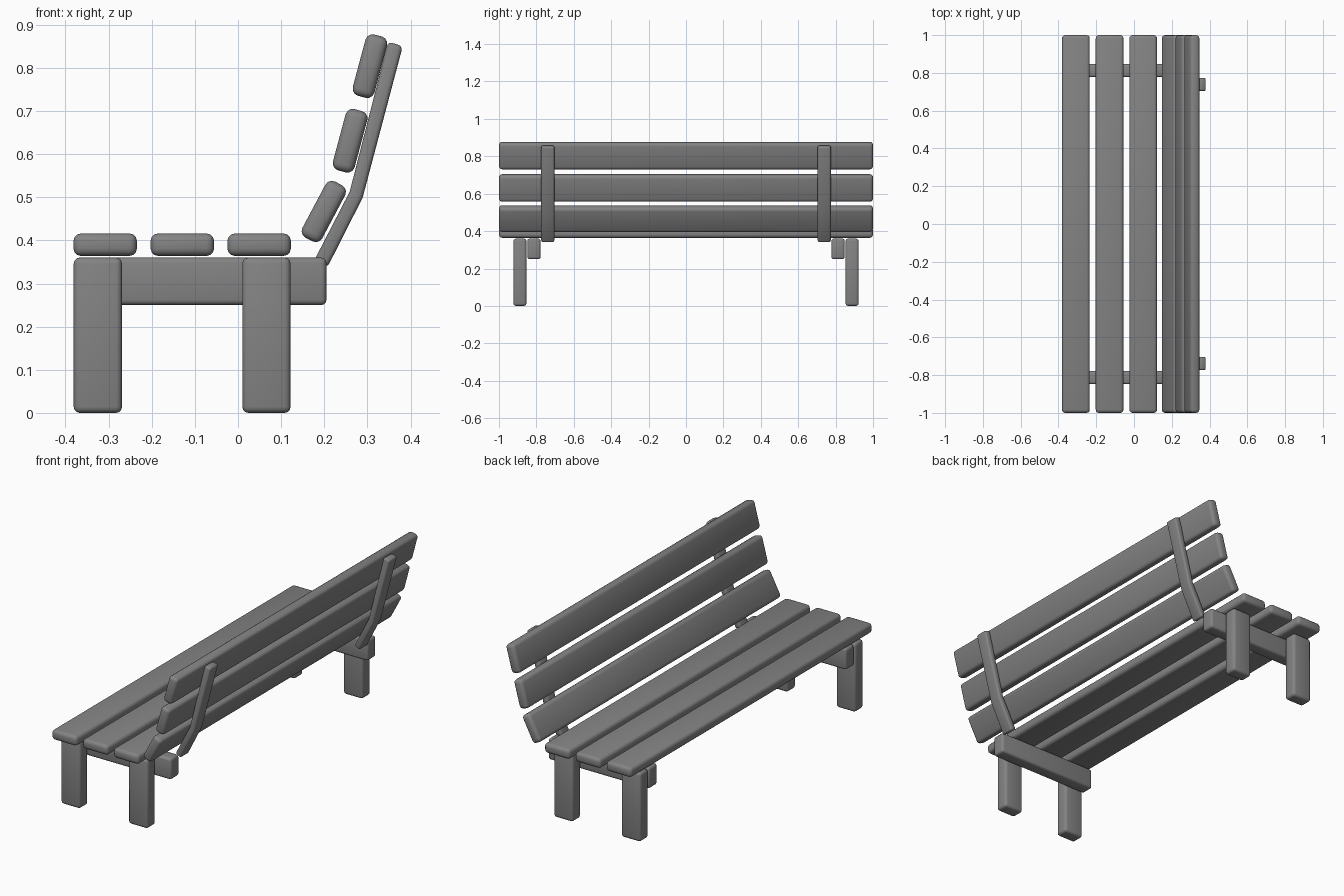
import bpy
import bmesh
import math
from mathutils import Vector

cube = bpy.data.objects.get("Cube")
if cube:
    bpy.data.objects.remove(cube, do_unlink=True)

GREY = (0.23, 0.23, 0.23, 1.0)
grey = bpy.data.materials.new("grey_wood")
grey.use_nodes = True
grey.diffuse_color = GREY
shader = next(n for n in grey.node_tree.nodes if n.type == "BSDF_PRINCIPLED")
shader.inputs["Base Color"].default_value = GREY


def plank(name, profile, width, location, tilt=0.0, bevel=0.015):
    """Extrude an x-z profile along y, then round its edges."""
    bm = bmesh.new()
    base = bm.faces.new([bm.verts.new((x, -width / 2, z)) for x, z in profile])
    extruded = bmesh.ops.extrude_face_region(bm, geom=[base])["geom"]
    moved = [v for v in extruded if isinstance(v, bmesh.types.BMVert)]
    bmesh.ops.translate(bm, vec=Vector((0, width, 0)), verts=moved)
    bmesh.ops.recalc_face_normals(bm, faces=bm.faces)
    sharp = [e for e in bm.edges if e.calc_face_angle(0) > math.radians(30)]
    bmesh.ops.bevel(bm, geom=sharp, offset=bevel, segments=3, profile=0.5,
                    affect="EDGES", clamp_overlap=True)
    for face in bm.faces:
        face.smooth = True
    mesh = bpy.data.meshes.new(name)
    bm.to_mesh(mesh)
    bm.free()
    mesh.materials.append(grey)
    obj = bpy.data.objects.new(name, mesh)
    obj.location = location
    obj.rotation_euler.y = math.radians(tilt)
    bpy.context.collection.objects.link(obj)
    return obj


def rectangle(w, h):
    return [(-w / 2, -h / 2), (w / 2, -h / 2), (w / 2, h / 2), (-w / 2, h / 2)]


# Seat slats
for i, x in enumerate((-0.308, -0.129, 0.049)):
    plank(f"seat_slat_{i + 1}", rectangle(0.147, 0.052), 2.0, (x, 0, 0.39), bevel=0.017)

# Backrest slats, the lowest leaning further back
for i, (x, z, tilt) in enumerate(((0.199, 0.467, 28), (0.26, 0.631, 15), (0.306, 0.804, 15))):
    plank(f"back_slat_{i + 1}", rectangle(0.052, 0.147), 2.0, (x, 0, z), tilt, 0.017)

# Bent brace outline, from the lower end up to the top and back
brace = [(0.207, 0.337), (0.289, 0.499), (0.382, 0.85), (0.348, 0.861),
         (0.259, 0.513), (0.177, 0.354)]

# Legs, rails and braces at both ends
for side, s in (("left", 1), ("right", -1)):
    for end, x in (("front", -0.325), ("back", 0.066)):
        plank(f"{end}_leg_{side}", rectangle(0.112, 0.36), 0.07,
              (x, s * 0.888, 0.18), bevel=0.014)
    plank(f"seat_rail_{side}", rectangle(0.585, 0.11), 0.07,
          (-0.0875, s * 0.813, 0.305), bevel=0.012)
    plank(f"back_brace_{side}", brace, 0.07, (0, s * 0.739, 0), bevel=0.01)
